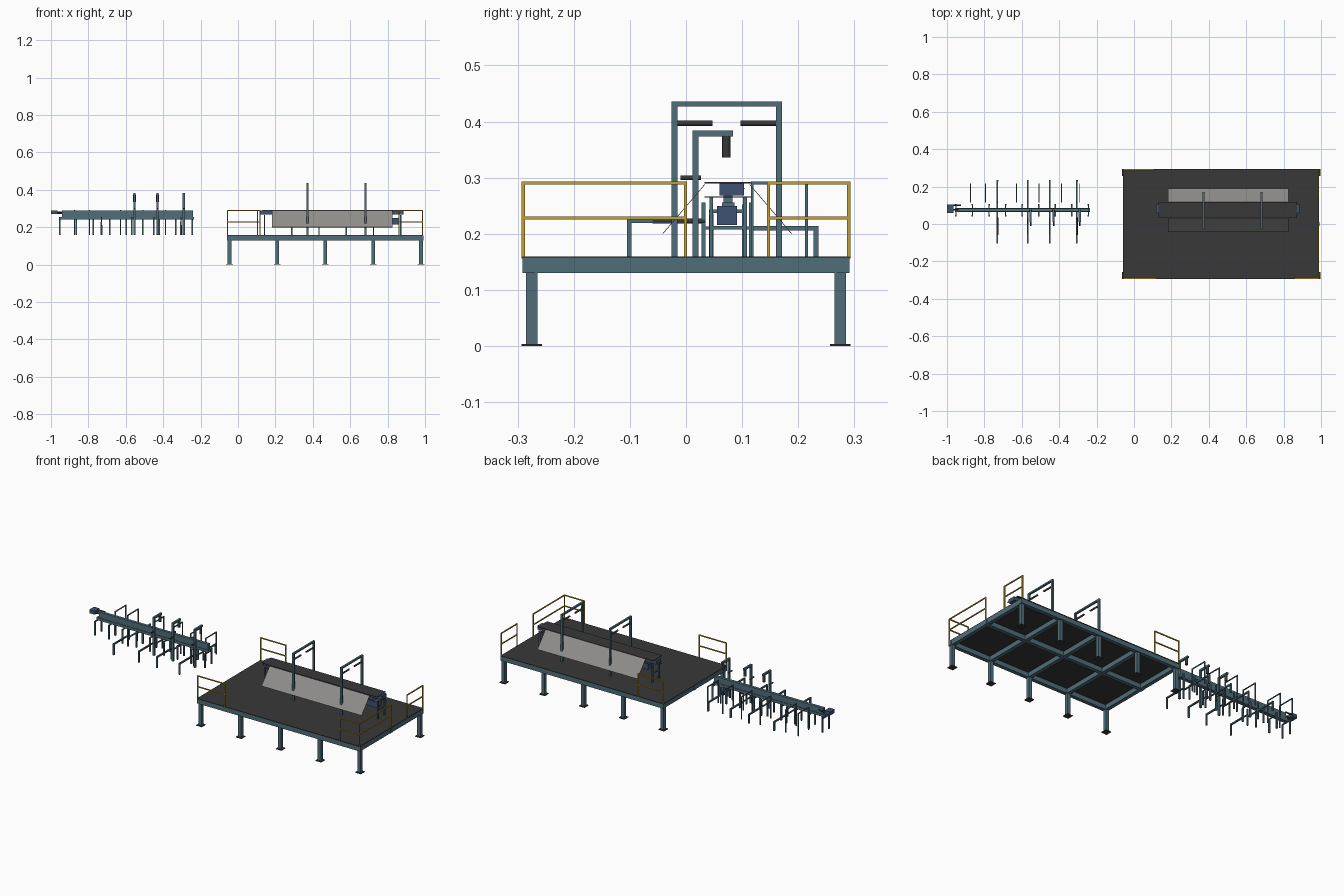
import bpy, bmesh, math
from mathutils import Matrix, Vector

if "Cube" in bpy.data.objects:
    bpy.data.objects.remove(bpy.data.objects["Cube"])


def mat(name, r, g, b):
    m = bpy.data.materials.new(name)
    m.diffuse_color = (r, g, b, 1)
    m.use_nodes = True
    m.node_tree.nodes["Principled BSDF"].inputs["Base Color"].default_value = m.diffuse_color
    return m


STEEL = mat("steel_paint", 0.08, 0.155, 0.195)
DARK = mat("dark_rubber", 0.04, 0.04, 0.04)
YELLOW = mat("rail_yellow", 0.55, 0.35, 0.03)
PLATE = mat("bare_plate", 0.28, 0.27, 0.26)
BLUE = mat("drive_blue", 0.05, 0.085, 0.17)


class Part:
    """Collects boxes and rods into one named object."""

    def __init__(self, name, material):
        self.name, self.material, self.bm = name, material, bmesh.new()

    def box(self, x0, x1, y0, y1, z0, z1):
        m = Matrix.Translation(((x0 + x1) / 2, (y0 + y1) / 2, (z0 + z1) / 2))
        bmesh.ops.create_cube(self.bm, size=1, matrix=m @ Matrix.Diagonal((x1 - x0, y1 - y0, z1 - z0, 1)))

    def post(self, x, y, z0, z1, w):
        self.box(x - w / 2, x + w / 2, y - w / 2, y + w / 2, z0, z1)

    def rod(self, a, b, r, sides=12):
        a, b = Vector(a), Vector(b)
        d = b - a
        m = Matrix.Translation((a + b) / 2) @ d.to_track_quat('Z', 'Y').to_matrix().to_4x4()
        bmesh.ops.create_cone(self.bm, cap_ends=True, segments=sides, radius1=r, radius2=r,
                              depth=d.length, matrix=m)

    def done(self):
        me = bpy.data.meshes.new(self.name)
        self.bm.to_mesh(me)
        self.bm.free()
        me.materials.append(self.material)
        ob = bpy.data.objects.new(self.name, me)
        bpy.context.collection.objects.link(ob)
        return ob


# Platform: legs, feet, beam grid, deck
LEG_X = [-0.046, 0.21, 0.467, 0.723, 0.979]
legs, feet, beams = Part("platform_legs", STEEL), Part("foot_plates", DARK), Part("platform_beams", STEEL)
for x in LEG_X:
    for y in (-0.275, 0.275):
        legs.post(x, y, 0.003, 0.131, 0.02)
        feet.post(x, y, 0, 0.004, 0.036)
    beams.box(x - 0.011, x + 0.011, -0.285, 0.285, 0.13, 0.157)
for y in (-0.28, 0, 0.28):
    beams.box(-0.06, 0.992, y - 0.011, y + 0.011, 0.13, 0.157)
for p in (legs, feet, beams):
    p.done()
deck = Part("deck", DARK)
deck.box(-0.06, 0.99, -0.293, 0.293, 0.156, 0.16)
deck.done()

# Guard rails: each run has two end posts and two rails
rails = Part("guard_rails", YELLOW)
RUNS = [((-0.056, -0.29), (0.118, -0.29)), ((-0.056, 0.29), (0.104, 0.29)),
        ((0.86, -0.29), (0.986, -0.29)), ((0.986, -0.29), (0.986, -0.001)),
        ((0.986, 0.147), (0.986, 0.29))]
h = 0.0028
for a, b in RUNS:
    for x, y in (a, b):
        rails.post(x, y, 0.16, 0.293, 2 * h)
    for z in (0.2905, 0.228):
        rails.box(a[0] - h, b[0] + h, a[1] - h, b[1] + h, z - h, z + h)
rails.done()

# Tall gantries over the deck with inward-pointing rods
gantry, lamps = Part("deck_gantries", STEEL), Part("gantry_rods", DARK)
for x in (0.372, 0.682):
    for y in (-0.0205, 0.1655):
        gantry.post(x, y, 0.16, 0.435, 0.011)
    gantry.box(x - 0.0055, x + 0.0055, -0.026, 0.171, 0.427, 0.436)
    lamps.rod((x, -0.016, 0.397), (x, 0.047, 0.397), 0.005)
    lamps.rod((x, 0.097, 0.397), (x, 0.161, 0.397), 0.005)
gantry.done()
lamps.done()

# Deck conveyor: belt, frame, return box
belt = Part("conveyor_belt", DARK)
belt.box(0.13, 0.872, 0.033, 0.117, 0.29, 0.292)
belt.box(0.15, 0.852, 0.033, 0.117, 0.265, 0.2665)
belt.done()
frame = Part("conveyor_frame", BLUE)
frame.box(0.118, 0.885, 0.06, 0.103, 0.268, 0.29)
frame.box(0.182, 0.86, 0.055, 0.091, 0.216, 0.25)
frame.done()

# Sloping chute plates on both sides
chute = Part("chute_plates", PLATE)
for s in (-1, 1):
    lo, hi = Vector((0, 0.0735 + s * 0.115, 0.2)), Vector((0, 0.0735 + s * 0.04, 0.288))
    d = hi - lo
    m = (Matrix.Translation(Vector((0.503, 0, 0)) + (lo + hi) / 2)
         @ Matrix.Rotation(math.atan2(d.z, d.y), 4, 'X')
         @ Matrix.Diagonal((0.645, d.length, 0.0012, 1)))
    bmesh.ops.create_cube(chute.bm, size=1, matrix=m)
chute.done()

# Conveyor support stands on the deck
stands = Part("deck_conveyor_stands", STEEL)
for i in range(6):
    x = 0.142 + i * 0.1455
    stands.post(x, 0.045, 0.16, 0.266, 0.007)
    stands.post(x, 0.105, 0.16, 0.266, 0.007)
    stands.box(x - 0.003, x + 0.003, 0.045, 0.105, 0.208, 0.214)
stands.done()

# Separate overhead line on the left: main beam and lower rail
line = Part("line_beam", STEEL)
line.box(-0.942, -0.24, 0.067, 0.083, 0.255, 0.29)
line.box(-0.957, -0.235, 0.064, 0.086, 0.241, 0.256)
line.done()
motor = Part("line_drive_box", BLUE)
motor.box(-1.0, -0.965, 0.06, 0.103, 0.27, 0.291)
motor.done()
shaft = Part("line_drive_shaft", DARK)
shaft.rod((-0.97, 0.1, 0.281), (-0.925, 0.1, 0.281), 0.004)
shaft.rod((-0.97, 0.075, 0.275), (-0.94, 0.075, 0.275), 0.004)
shaft.done()

# Line support stands with cross bars
lstands = Part("line_stands", STEEL)
for i in range(9):
    x = -0.952 + i * 0.0885
    lstands.post(x, 0.045, 0.16, 0.236, 0.008)
    lstands.post(x, 0.104, 0.16, 0.252, 0.008)
    lstands.box(x - 0.003, x + 0.003, 0.041, 0.108, 0.237, 0.243)
lstands.done()

# Side outriggers with dark rods reaching the line
out, probes = Part("side_outriggers", STEEL), Part("outrigger_rods", DARK)
for x in (-0.73, -0.568, -0.45, -0.305):
    out.post(x, -0.101, 0.16, 0.227, 0.008)
    out.box(x - 0.004, x + 0.004, -0.105, 0.0, 0.219, 0.227)
    probes.rod((x, -0.06, 0.223), (x, 0.035, 0.223), 0.0045)
    out.post(x, 0.232, 0.16, 0.212, 0.009)
    out.box(x - 0.004, x + 0.004, 0.115, 0.236, 0.206, 0.214)
    out.box(x - 0.004, x + 0.004, 0.035, 0.115, 0.208, 0.213)
    out.post(x, 0.031, 0.16, 0.256, 0.007)
    out.post(x, 0.116, 0.16, 0.256, 0.007)
out.done()
probes.done()

# Thin inverted-U frames behind the line
loops = Part("thin_loop_frames", STEEL)
for x in (-0.873, -0.793, -0.628, -0.508, -0.388, -0.29):
    for y in (0.118, 0.215):
        loops.post(x, y, 0.16, 0.293, 0.005)
    loops.box(x - 0.0025, x + 0.0025, 0.1155, 0.2175, 0.288, 0.293)
loops.done()

# Hooked posts with hanging heads
hooks, heads = Part("hooked_posts", STEEL), Part("hanging_heads", DARK)
for x in (-0.553, -0.43, -0.29):
    hooks.post(x, 0.017, 0.16, 0.383, 0.011)
    hooks.box(x - 0.0055, x + 0.0055, 0.0115, 0.084, 0.373, 0.384)
    heads.rod((x, 0.072, 0.336), (x, 0.072, 0.374), 0.0075)
    heads.rod((x, -0.01, 0.3), (x, 0.027, 0.3), 0.004)
hooks.done()
heads.done()
